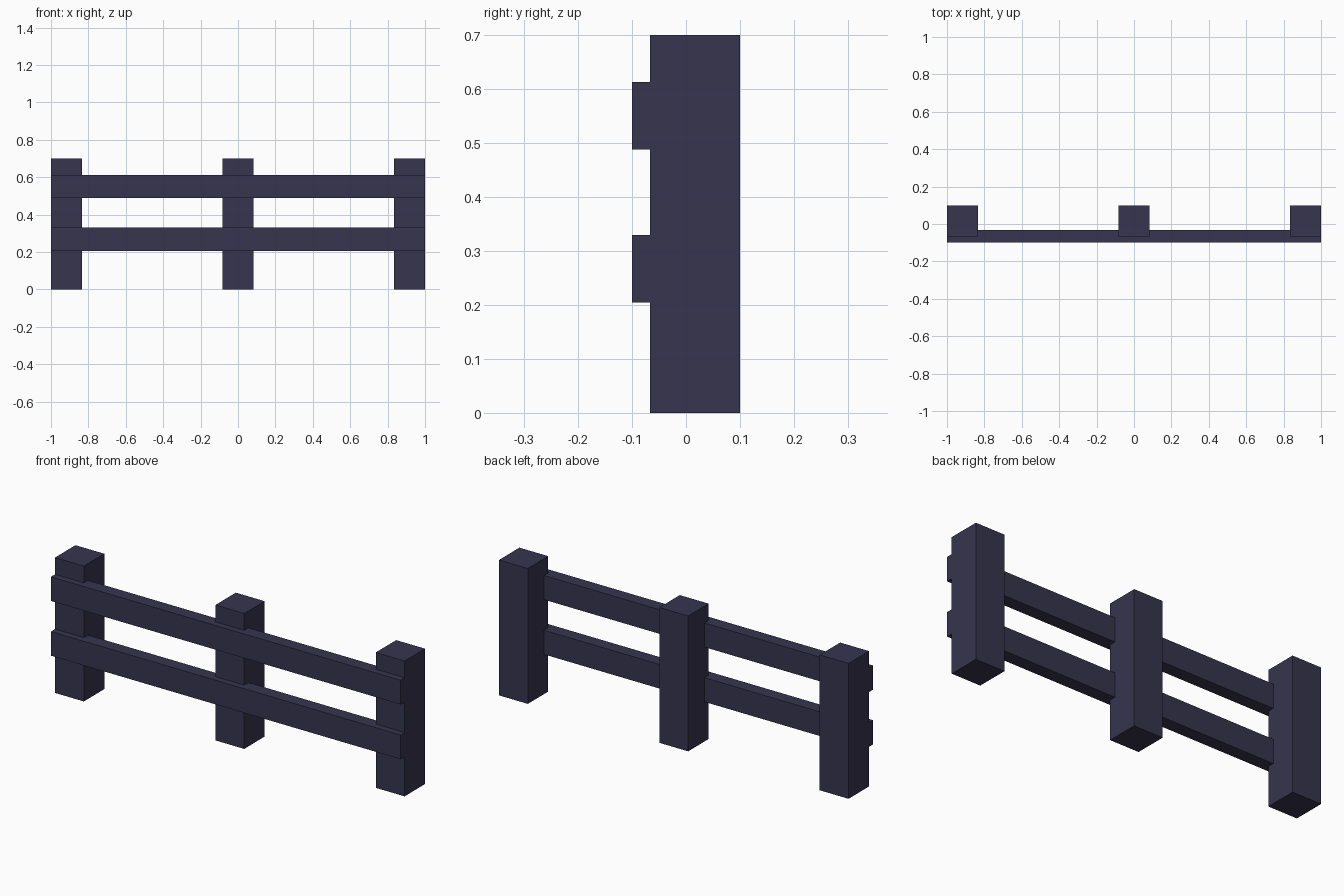
import bpy

cube = bpy.data.objects.get("Cube")
if cube:
    bpy.data.objects.remove(cube, do_unlink=True)

# Single dark wood colour
COLOUR = (0.038, 0.035, 0.077, 1.0)
wood = bpy.data.materials.new("dark_slate_wood")
wood.use_nodes = True
wood.diffuse_color = COLOUR
bsdf = next(n for n in wood.node_tree.nodes if n.type == 'BSDF_PRINCIPLED')
bsdf.inputs["Base Color"].default_value = COLOUR


def box(name, low, high):
    """Add a flat-shaded box between two opposite corners."""
    centre = [(a + b) / 2 for a, b in zip(low, high)]
    bpy.ops.mesh.primitive_cube_add(size=1, location=centre)
    obj = bpy.context.object
    obj.name = obj.data.name = name
    obj.scale = [b - a for a, b in zip(low, high)]
    bpy.ops.object.transform_apply(location=False, rotation=False, scale=True)
    obj.data.materials.append(wood)
    return obj


# Square posts, standing on the ground
HALF = 0.0825
for name, x in (("right_post", HALF - 1), ("middle_post", 0), ("left_post", 1 - HALF)):
    box(name, (x - HALF, -0.067, 0), (x + HALF, 0.1, 0.7))

# Long rails, let halfway into the front of the posts
for name, z in (("lower_rail", 0.205), ("upper_rail", 0.488)):
    box(name, (-1, -0.1, z), (1, -0.033, z + 0.125))
